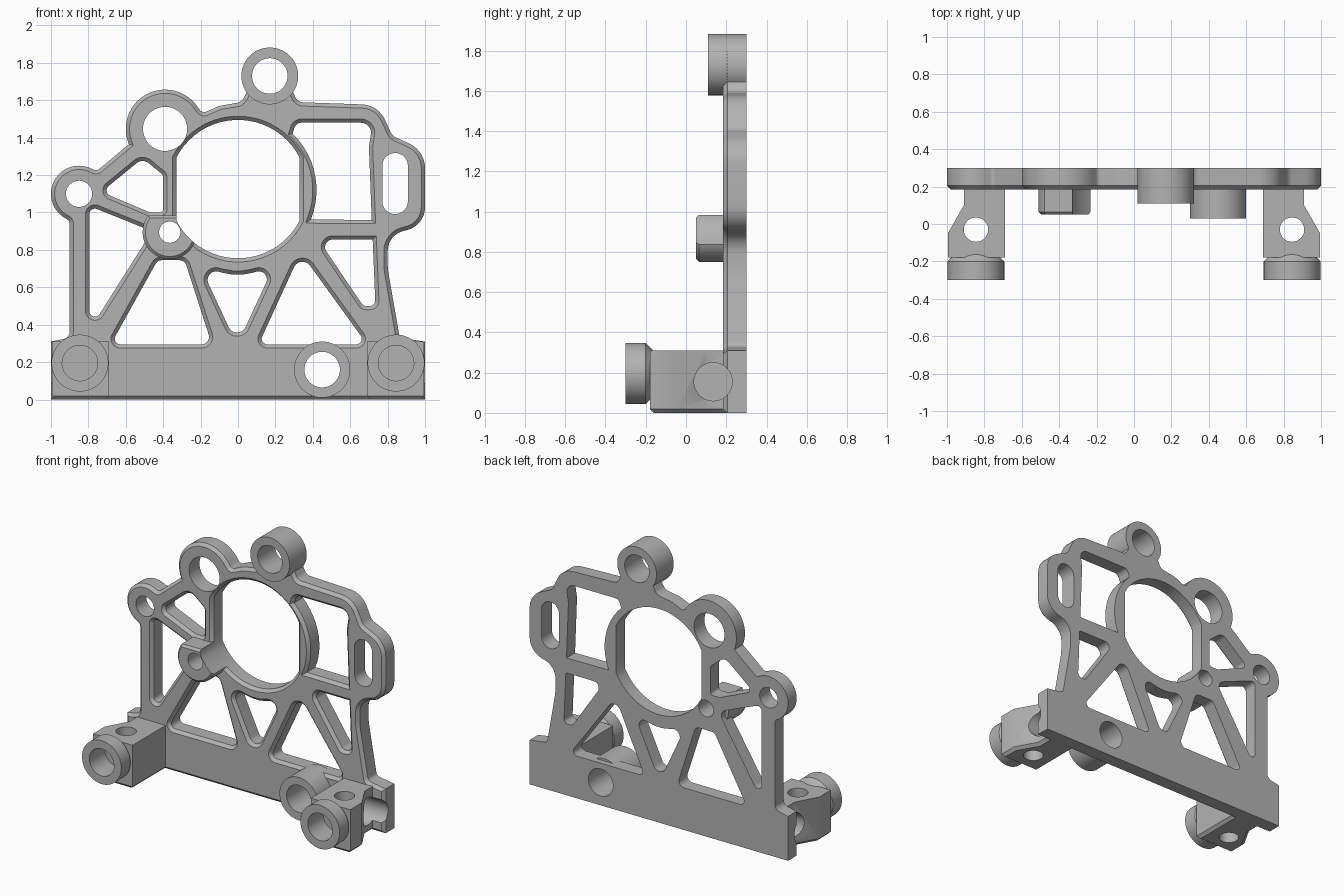
import bpy, bmesh, math
from mathutils import Vector

if "Cube" in bpy.data.objects:
    bpy.data.objects.remove(bpy.data.objects["Cube"])

metal = bpy.data.materials.new("grey metal")
metal.use_nodes = True
GREY = (0.45, 0.45, 0.45, 1)
metal.diffuse_color = GREY
metal.node_tree.nodes["Principled BSDF"].inputs["Base Color"].default_value = GREY


def arc(cx, cz, r, a0, a1, step=6):
    n = max(2, round(abs(a1 - a0) / step))
    angles = [math.radians(a0 + (a1 - a0) * i / n) for i in range(n + 1)]
    return [(cx + r * math.cos(a), cz + r * math.sin(a)) for a in angles]


def circle(cx, cz, r):
    return arc(cx, cz, r, 0, 360)[:-1]


def rounded(corners):
    """Fillet every corner given as (x, z, radius); plain pairs stay sharp."""
    out, n = [], len(corners)
    for i, c in enumerate(corners):
        p = Vector(c[:2])
        if len(c) < 3:
            out.append(tuple(p))
            continue
        a, b = Vector(corners[i - 1][:2]) - p, Vector(corners[(i + 1) % n][:2]) - p
        half = a.angle(b) / 2
        t = min(c[2] / math.tan(half), 0.48 * a.length, 0.48 * b.length)
        r = t * math.tan(half)
        a.normalize()
        b.normalize()
        centre = p + (a + b).normalized() * r / math.sin(half)
        start, end = p + a * t - centre, p + b * t - centre
        steps = max(2, round(math.degrees(start.angle(end)) / 10))
        for k in range(steps + 1):
            out.append(tuple(centre + start.slerp(end, k / steps).normalized() * r))
    return out


def offset(pts, d):
    """Grow (d > 0) or shrink a counter-clockwise loop."""
    out, n = [], len(pts)
    for i in range(n):
        p = Vector(pts[i])
        e1 = (p - Vector(pts[i - 1])).normalized()
        e2 = (Vector(pts[(i + 1) % n]) - p).normalized()
        n1, n2 = Vector((e1.y, -e1.x)), Vector((e2.y, -e2.x))
        out.append(tuple(p + (n1 + n2) * d / max(0.3, 1 + n1.dot(n2))))
    return out


def prism(name, pts, layers, axis="Y"):
    """Loft a loop through (height, offset) layers along an axis."""
    pts = [p for i, p in enumerate(pts) if (Vector(p) - Vector(pts[i - 1])).length > 1e-4]
    area = sum(pts[i - 1][0] * p[1] - p[0] * pts[i - 1][1] for i, p in enumerate(pts))
    if area < 0:
        pts = pts[::-1]
    place = {"X": lambda u, v, h: (h, u, v), "Y": lambda u, v, h: (u, h, v),
             "Z": lambda u, v, h: (u, v, h)}[axis]
    bm = bmesh.new()
    rings = [[bm.verts.new(place(u, v, h)) for u, v in offset(pts, d)] for h, d in layers]
    for lo, hi in zip(rings, rings[1:]):
        for i in range(len(pts)):
            bm.faces.new((lo[i - 1], lo[i], hi[i], hi[i - 1]))
    bm.faces.new(rings[0])
    bm.faces.new(rings[-1])
    bmesh.ops.recalc_face_normals(bm, faces=bm.faces)
    mesh = bpy.data.meshes.new(name)
    bm.to_mesh(mesh)
    bm.free()
    mesh.materials.append(metal)
    obj = bpy.data.objects.new(name, mesh)
    bpy.context.collection.objects.link(obj)
    return obj


def combine(obj, tools, operation="DIFFERENCE"):
    """Apply boolean tools to a part and delete them."""
    for tool in tools:
        mod = obj.modifiers.new("cut", "BOOLEAN")
        mod.object, mod.operation, mod.solver = tool, operation, "EXACT"
    graph = bpy.context.evaluated_depsgraph_get()
    mesh = bpy.data.meshes.new_from_object(obj.evaluated_get(graph))
    obj.modifiers.clear()
    obj.data = mesh
    for tool in tools:
        bpy.data.objects.remove(tool)


def drill(pts, y0=-0.1, y1=0.35):
    return prism("cutter", pts, [(y0, 0), (y1, 0)])


def side_hole(s):
    return prism("cutter", circle(0.135, 0.155, 0.095), [(s * 0.78, 0), (s * 1.05, 0)], "X")


BACK, FRONT, CH = 0.30, 0.185, 0.02

# Plate outline, clockwise from the lower left corner
outline = rounded(
    [(-1, 0), (-1, .31), (-.9, .33, .04), (-.9, .955, .04)]
    + arc(-.85, 1.10, .15, 240, 65) + [(-.755, 1.222, .05)]
    + arc(-.39, 1.447, .21, 203, 35) + [(-.19, 1.53, .05), (-.10, 1.57, .1), (.02, 1.59, .06)]
    + arc(.17, 1.73, .152, 215, -35)
    + [(.32, 1.59, .05), (.75, 1.575, .14), (.825, 1.41, .06), (1, 1.33, .16),
       (1, .93, .14), (.80, .88, .12), (.80, .70, .3), (.865, .33, .03), (1, .31), (1, 0)])
plate = prism("plate", outline, [(BACK, 0), (FRONT + CH, 0), (FRONT, -CH)])

# Chamfered lightening windows and main bore
bore = arc(0, 1.125, .37, 26.9, 153.1) + arc(0, 1.125, .37, 206.9, 333.1)
windows = [
    bore,
    rounded([(-.795, 1.035, .03), (-.46, .90, .05), (-.795, .37, .03)]),
    rounded([(-.73, 1.11, .03), (-.51, 1.29, .05), (-.40, 1.2, .03), (-.40, 1.0, .02), (-.47, 1.0, .05)]),
    rounded([(-.68, .295, .03), (-.14, .295, .04), (-.285, .745, .04), (-.43, .745, .04)]),
    rounded([(-.20, .71, .05), (0, .655, .3), (.19, .71, .05), (-.005, .29, .05)]),
    rounded([(.11, .295, .03), (.69, .295, .03), (.335, .785, .05)]),
    rounded([(.43, .855, .04), (.72, .855), (.735, .5, .04), (.67, .5, .03)]),
    rounded([(.715, .96), (.70, 1.35, .1), (.72, 1.48, .07), (.31, 1.48, .04)] + arc(0, 1.12, .42, 46, -22)),
]
cutters = [prism("cutter", w, [(.35, 0), (FRONT + CH, 0), (FRONT, CH), (.15, CH)]) for w in windows]

# Straight bolt holes and the adjusting slot
top_hole, low_hole = circle(.17, 1.73, .095), circle(.45, .16, .095)
mid_hole = circle(-.365, .895, .057)
slot = arc(.84, 1.25, .068, 0, 180) + arc(.84, 1.06, .068, 180, 360)
for hole in (top_hole, low_hole, mid_hole, slot, circle(-.85, 1.10, .07), circle(-.39, 1.447, .118)):
    cutters.append(drill(hole))
cutters += [side_hole(s) for s in (-1, 1)]
combine(plate, cutters)
parts = [plate]

# Raised bosses on the front of the plate
top_boss = prism("top_boss", circle(.17, 1.73, .152), [(.11, 0), (.26, 0)])
combine(top_boss, [drill(top_hole)])
low_boss = prism("lower_boss", circle(.45, .16, .15), [(.03, 0), (.26, 0)])
combine(low_boss, [drill(low_hole)])
mid_profile = arc(-.365, .895, .145, 142, 398)
mid_boss = prism("middle_boss", mid_profile, [(.05, -.015), (.065, 0), (.26, 0)])
combine(mid_boss, [drill(mid_hole), drill(bore)])
parts += [top_boss, low_boss, mid_boss]

# Mounting feet, mirrored left and right
for side, s in (("left", 1), ("right", -1)):
    plan = [(.69, .24), (.69, -.18), (.995, -.18), (.995, -.05), (.91, .10), (.91, .24)]
    foot = prism(side + "_foot", [(x * s, y) for x, y in plan], [(0, -.02), (.02, 0), (.31, 0)], "Z")
    collar = prism("collar", circle(s * .845, .195, .152), [(-.30, 0), (-.20, 0), (-.16, -.04), (-.10, -.04)])
    combine(foot, [collar], "UNION")
    pin = prism("cutter", circle(s * .845, -.03, .065), [(-.1, 0), (.5, 0)], "Z")
    combine(foot, [drill(circle(s * .845, .195, .095), -.4, -.13), pin, side_hole(s)])
    parts.append(foot)

# Smooth the round walls, keep the machined edges crisp
bpy.ops.object.select_all(action="DESELECT")
for obj in parts:
    obj.select_set(True)
bpy.context.view_layer.objects.active = plate
bpy.ops.object.shade_smooth_by_angle(angle=math.radians(30))
